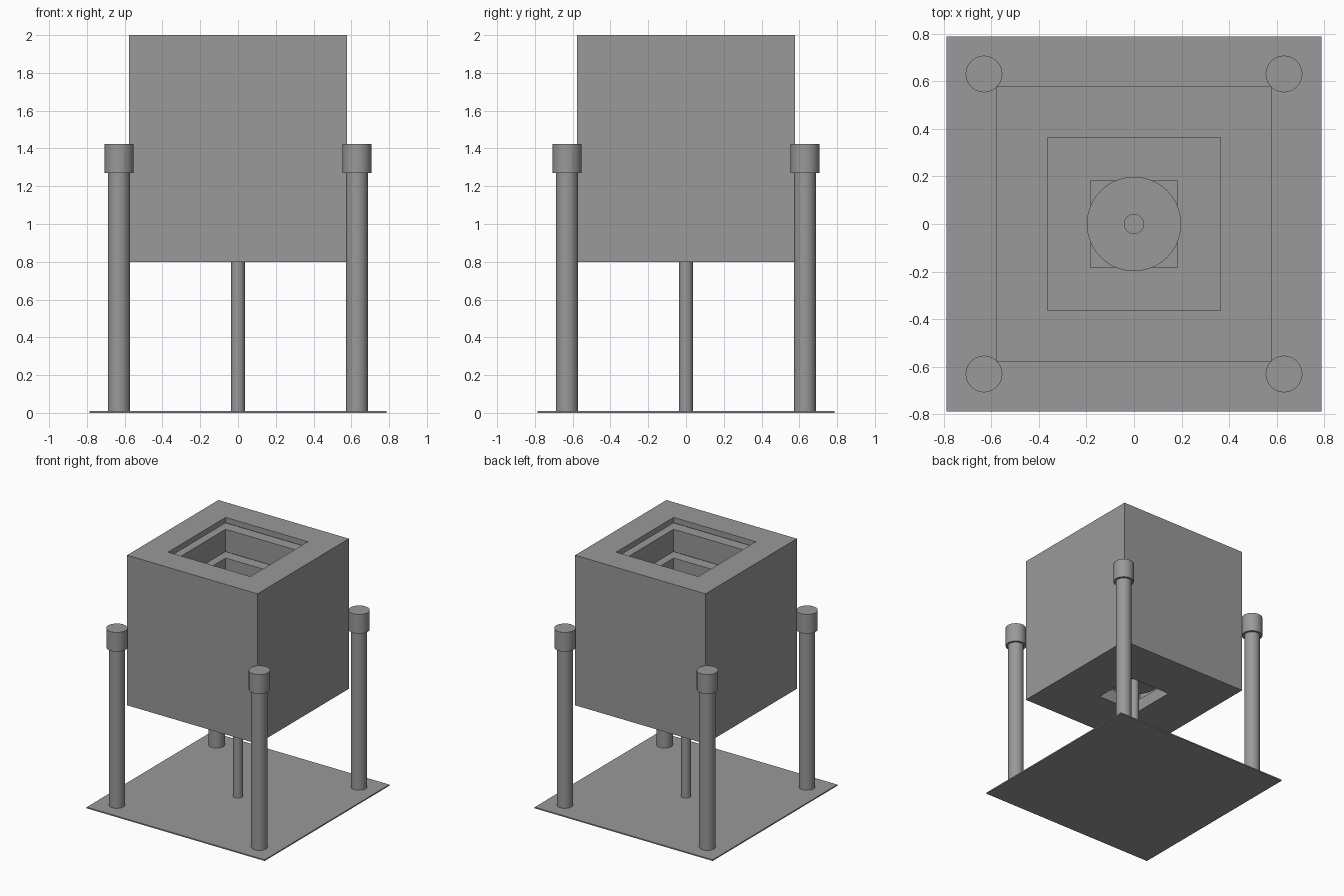
import bpy, bmesh, math

cube = bpy.data.objects.get("Cube")
if cube:
    bpy.data.objects.remove(cube, do_unlink=True)

grey = bpy.data.materials.new("mid grey")
grey.use_nodes = True
GREY = (0.32, 0.32, 0.32, 1.0)
grey.diffuse_color = GREY
grey.node_tree.nodes["Principled BSDF"].inputs["Base Color"].default_value = GREY


def cylinder(name, x, y, z0, z1, radius, sides=48):
    bpy.ops.mesh.primitive_cylinder_add(vertices=sides, radius=radius, depth=z1 - z0,
                                        location=(x, y, (z0 + z1) / 2))
    ob = bpy.context.object
    ob.name = name
    ob.data.materials.append(grey)
    bpy.ops.object.shade_smooth_by_angle(angle=math.radians(35))
    return ob


def square_shell(name, profile):
    """Sweep a closed (half width, z) profile around the four corners of a square."""
    bm = bmesh.new()
    rings = [[bm.verts.new((sx * h, sy * h, z)) for h, z in profile]
             for sx, sy in ((1, 1), (-1, 1), (-1, -1), (1, -1))]
    n = len(profile)
    for i in range(4):
        a, b = rings[i], rings[(i + 1) % 4]
        for j in range(n):
            k = (j + 1) % n
            bm.faces.new((a[j], b[j], b[k], a[k]))
    bmesh.ops.recalc_face_normals(bm, faces=bm.faces)
    mesh = bpy.data.meshes.new(name)
    bm.to_mesh(mesh)
    bm.free()
    mesh.materials.append(grey)
    ob = bpy.data.objects.new(name, mesh)
    bpy.context.collection.objects.link(ob)
    return ob


# Thin square base
bpy.ops.mesh.primitive_cube_add(size=1, location=(0, 0, 0.005))
base = bpy.context.object
base.name = "base_plate"
base.scale = (1.574, 1.574, 0.01)
base.data.materials.append(grey)

# Hollow box: open top, grooved inner walls, floor with a square hole
OUTER, MOUTH, GROOVE, HOLE = 0.577, 0.364, 0.45, 0.183
profile = [(OUTER, 0.80), (OUTER, 2.0), (MOUTH, 2.0)]
for i in range(4):
    top = 1.955 - 0.23 * i
    profile += [(MOUTH, top), (GROOVE, top), (GROOVE, top - 0.05), (MOUTH, top - 0.05)]
profile += [(MOUTH, 0.90), (HOLE, 0.90), (HOLE, 0.80)]
square_shell("hollow_box", profile)

# Corner posts with wider caps
for side, sx in (("left", 1), ("right", -1)):
    for end, sy in (("front", -1), ("back", 1)):
        x, y = 0.63 * sx, 0.63 * sy
        cylinder(f"{end}_{side}_post", x, y, 0.005, 1.28, 0.059)
        cylinder(f"{end}_{side}_post_cap", x, y, 1.27, 1.424, 0.077)

# Centre pole carrying a round plate over the floor hole
cylinder("centre_pole", 0, 0, 0.005, 0.96, 0.037)
cylinder("pole_collar", 0, 0, 0.93, 0.955, 0.042)
cylinder("round_plate", 0, 0, 0.92, 0.94, 0.198, 64)
